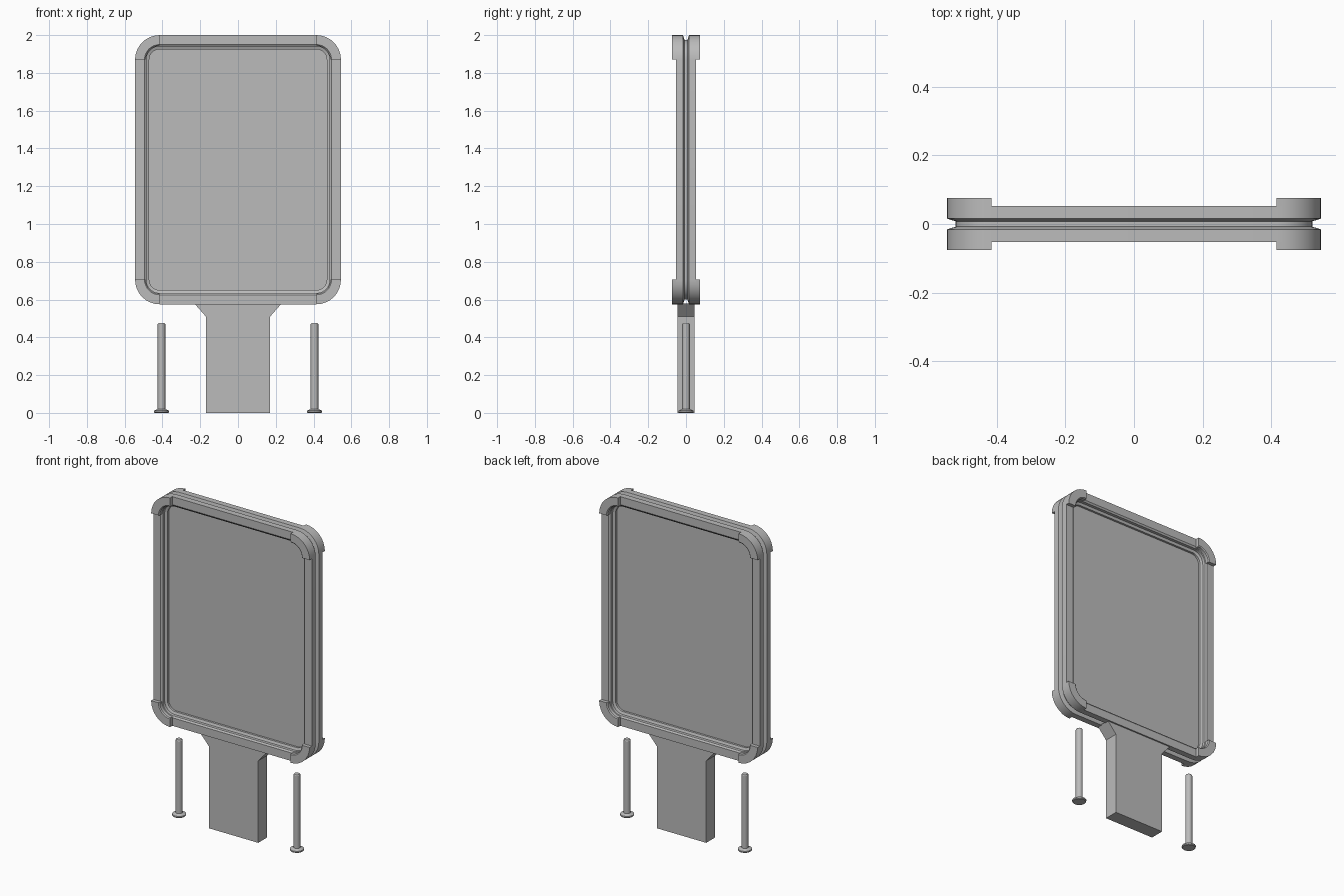
import bpy, bmesh, math
from mathutils import Matrix, Vector

cube = bpy.data.objects.get("Cube")
if cube:
    bpy.data.objects.remove(cube)

grey = bpy.data.materials.new("neutral_grey")
grey.use_nodes = True
grey.diffuse_color = (0.5, 0.5, 0.5, 1)
grey.node_tree.nodes["Principled BSDF"].inputs["Base Color"].default_value = (0.5, 0.5, 0.5, 1)

HALF_W, LOW, HIGH, RADIUS, SEG = 0.545, 0.575, 2.0, 0.13, 8
MID, HALF_H = (LOW + HIGH) / 2, (HIGH - LOW) / 2


def finish(name, bm):
    bmesh.ops.recalc_face_normals(bm, faces=bm.faces)
    mesh = bpy.data.meshes.new(name)
    bm.to_mesh(mesh)
    bm.free()
    mesh.materials.append(grey)
    ob = bpy.data.objects.new(name, mesh)
    bpy.context.collection.objects.link(ob)
    bpy.ops.object.select_all(action='DESELECT')
    ob.select_set(True)
    bpy.context.view_layer.objects.active = ob
    bpy.ops.object.shade_smooth_by_angle(angle=math.radians(30))
    return ob


def corner(quadrant, d, y):
    """Points of one rounded corner, inset by d, at depth y."""
    sx, sz = [(1, 1), (-1, 1), (-1, -1), (1, -1)][quadrant]
    cx, cz = sx * (HALF_W - RADIUS), MID + sz * (HALF_H - RADIUS)
    r = RADIUS - d
    angles = [math.pi / 2 * (quadrant + i / SEG) for i in range(SEG + 1)]
    return [Vector((cx + r * math.cos(a), y, cz + r * math.sin(a))) for a in angles]


def outline(d, y):
    return [p for q in range(4) for p in corner(q, d, y)]


def sweep(name, loops, ring):
    """Skin a closed profile; ring closes the path, otherwise its ends are capped."""
    bm = bmesh.new()
    rows = [[bm.verts.new(p) for p in loop] for loop in loops]
    n = len(rows[0])
    for a, b in zip(rows, rows[1:] + rows[:1]):
        for i in range(n if ring else n - 1):
            j = (i + 1) % n
            bm.faces.new((a[i], a[j], b[j], b[i]))
    if not ring:
        for i in (0, -1):
            bm.faces.new([row[i] for row in rows])
    return finish(name, bm)


def extrude_y(name, points, depth):
    bm = bmesh.new()
    face = bm.faces.new([bm.verts.new((p[0], -depth, p[1])) for p in points])
    top = bmesh.ops.extrude_face_region(bm, geom=[face])
    verts = [g for g in top["geom"] if isinstance(g, bmesh.types.BMVert)]
    bmesh.ops.translate(bm, vec=(0, 2 * depth, 0), verts=verts)
    return finish(name, bm)


# Central panel, its rim forming the floor of the edge groove
extrude_y("panel", [(p.x, p.z) for p in outline(0.025, 0)], 0.009)

# Front and back frames: inset from outer edge, depth from centre
FRAME = [(0.025, 0.008), (0, 0.016), (0, 0.053), (0.05, 0.053),
         (0.06, 0.046), (0.06, 0.028), (0.075, 0.022), (0.075, 0.008)]
CAP = [(0, 0.045), (0, 0.075), (0.05, 0.075), (0.056, 0.07), (0.056, 0.045)]
CORNERS = ["upper_left", "upper_right", "lower_right", "lower_left"]
for side, s in (("front", -1), ("back", 1)):
    sweep(side + "_frame", [outline(d, s * y) for d, y in FRAME], True)
    # Raised corner guards
    for q, label in enumerate(CORNERS):
        sweep(f"{side}_{label}_corner_guard", [corner(q, d, s * y) for d, y in CAP], False)

# Handle with flared neck
half = [(0.17, 0), (0.17, 0.51), (0.23, 0.578)]
extrude_y("handle", half + [(-x, z) for x, z in reversed(half)], 0.044)

# Loose screws: tapered head, shaft and chamfered tip
STEPS = [(0.036, 0), (0.04, 0.004), (0.04, 0.012), (0.02, 0.02), (0.02, 0.47), (0.016, 0.476)]
for label, x in (("left", 0.405), ("right", -0.405)):
    bm = bmesh.new()
    for (r1, z1), (r2, z2) in zip(STEPS, STEPS[1:]):
        bmesh.ops.create_cone(bm, segments=16, radius1=r1, radius2=r2, depth=z2 - z1,
                              matrix=Matrix.Translation((x, 0, (z1 + z2) / 2)))
    bmesh.ops.create_circle(bm, cap_ends=True, segments=16, radius=STEPS[0][0],
                            matrix=Matrix.Translation((x, 0, 0)))
    bmesh.ops.create_circle(bm, cap_ends=True, segments=16, radius=STEPS[-1][0],
                            matrix=Matrix.Translation((x, 0, STEPS[-1][1])))
    bmesh.ops.remove_doubles(bm, verts=bm.verts, dist=0.0005)
    finish(label + "_screw", bm)
